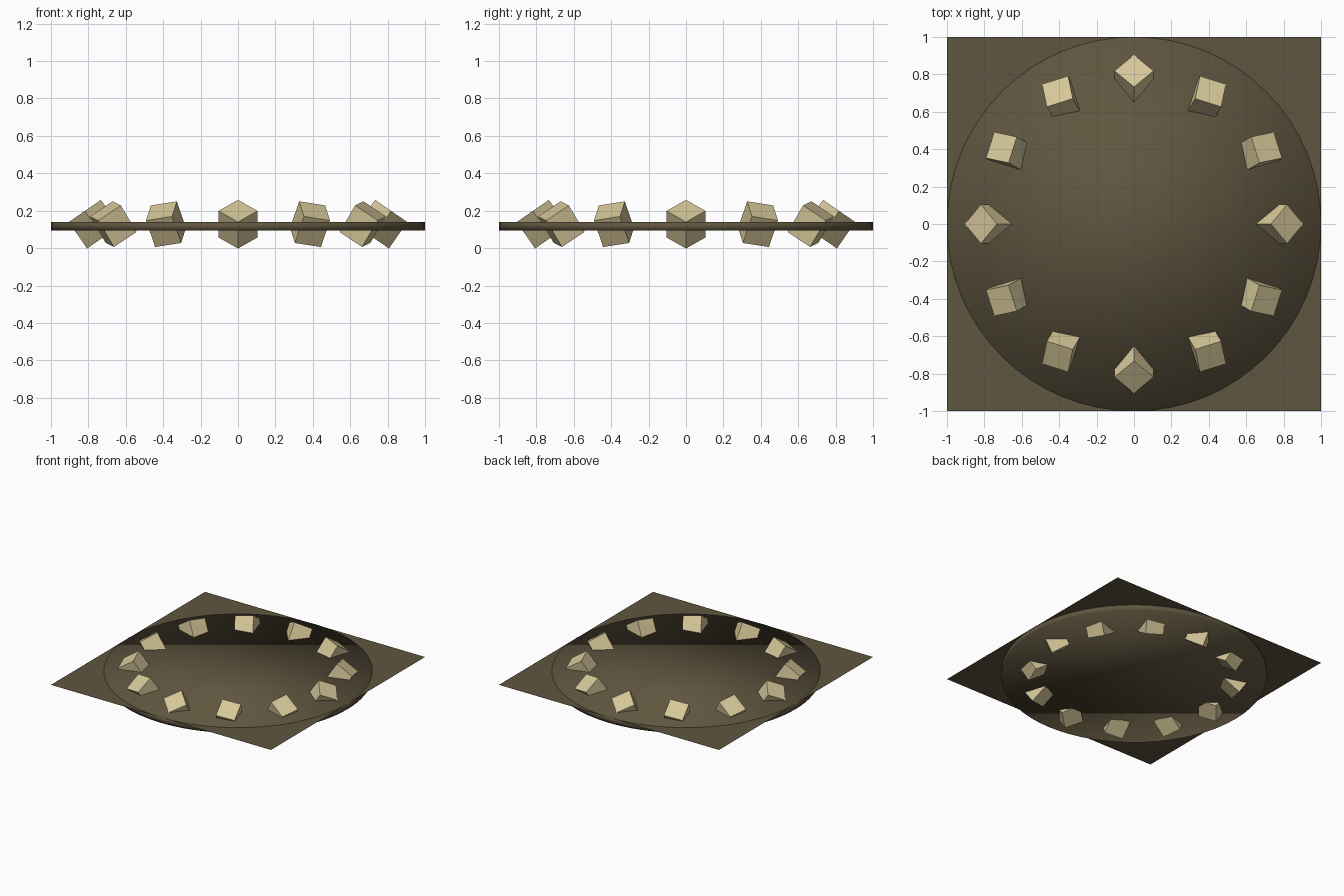
import bpy
from math import radians, cos, sin
from mathutils import Matrix, Vector

cube = bpy.data.objects.get("Cube")
if cube:
    bpy.data.objects.remove(cube, do_unlink=True)


def material(name, rgb):
    mat = bpy.data.materials.new(name)
    mat.use_nodes = True
    mat.diffuse_color = (*rgb, 1)
    mat.node_tree.nodes["Principled BSDF"].inputs["Base Color"].default_value = (*rgb, 1)
    return mat


def finish(name, mat):
    obj = bpy.context.object
    obj.name = obj.data.name = name
    obj.data.materials.append(mat)
    return obj


brown = material("dark_olive_brown", (0.115, 0.092, 0.050))
sand = material("pale_sand", (0.68, 0.58, 0.32))

DISC_BOTTOM, DISC_TOP = 0.093, 0.14
BLOCK_SIZE = Vector((0.1475, 0.1475, 0.172))
RING_RADIUS, RING_HEIGHT = 0.77, 0.128
TILT = radians(34.5)

# Square ground sheet, just under the top of the disc
bpy.ops.mesh.primitive_plane_add(size=2, location=(0, 0, DISC_TOP - 0.002))
finish("ground_sheet", brown)

# Round disc, softly shaded across its rim
bpy.ops.mesh.primitive_cylinder_add(
    vertices=64, radius=1, depth=DISC_TOP - DISC_BOTTOM,
    location=(0, 0, (DISC_TOP + DISC_BOTTOM) / 2))
finish("disc", brown)
bpy.ops.object.shade_smooth()

# Ring of twelve blocks, each leaning outward and turned about its own axis
for i in range(12):
    angle = radians(30 * i)
    radial = Vector((cos(angle), sin(angle), 0))
    bpy.ops.mesh.primitive_cube_add(size=1)
    block = finish(f"block_{i + 1:02d}", sand)
    spin = radians(45) + angle
    block.matrix_world = (
        Matrix.Translation(radial * RING_RADIUS + Vector((0, 0, RING_HEIGHT)))
        @ Matrix.Rotation(angle, 4, "Z")
        @ Matrix.Rotation(TILT, 4, "Y")
        @ Matrix.Rotation(spin, 4, "Z")
        @ Matrix.Diagonal(BLOCK_SIZE.to_4d()))
